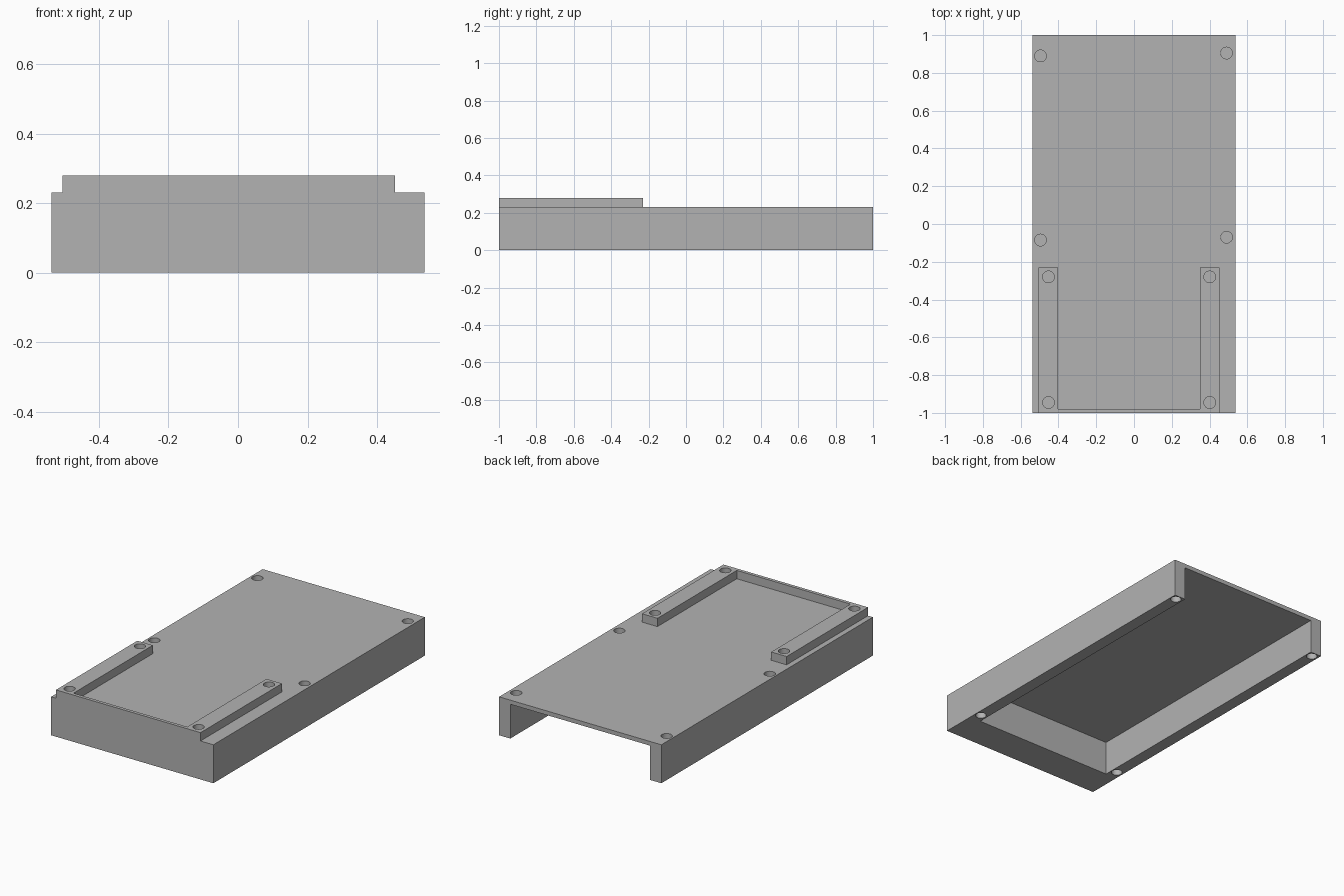
import bpy
import bmesh

cube = bpy.data.objects.get("Cube")
if cube:
    bpy.data.objects.remove(cube, do_unlink=True)

grey = bpy.data.materials.new("plain_grey")
grey.use_nodes = True
colour = (0.45, 0.45, 0.45, 1)
grey.diffuse_color = colour
grey.node_tree.nodes["Principled BSDF"].inputs["Base Color"].default_value = colour


def prism(name, outline, z0, z1):
    """Extrude a flat outline from z0 up to z1."""
    bm = bmesh.new()
    base = bm.faces.new([bm.verts.new((x, y, z0)) for x, y in outline])
    top = bmesh.ops.extrude_face_region(bm, geom=[base])["geom"]
    bmesh.ops.translate(bm, vec=(0, 0, z1 - z0),
                        verts=[v for v in top if isinstance(v, bmesh.types.BMVert)])
    bmesh.ops.recalc_face_normals(bm, faces=bm.faces)
    mesh = bpy.data.meshes.new(name)
    bm.to_mesh(mesh)
    bm.free()
    mesh.materials.append(grey)
    obj = bpy.data.objects.new(name, mesh)
    bpy.context.collection.objects.link(obj)
    return obj


def box(name, x0, x1, y0, y1, z0, z1):
    return prism(name, [(x0, y0), (x1, y0), (x1, y1), (x0, y1)], z0, z1)


def drill(name, spots, radius, z0, z1):
    """One cutter holding a round pin for every spot."""
    bm = bmesh.new()
    for x, y in spots:
        pin = bmesh.ops.create_cone(bm, cap_ends=True, segments=32, radius1=radius,
                                    radius2=radius, depth=z1 - z0)
        bmesh.ops.translate(bm, vec=(x, y, (z0 + z1) / 2), verts=pin["verts"])
    mesh = bpy.data.meshes.new(name)
    bm.to_mesh(mesh)
    bm.free()
    mesh.materials.append(grey)
    obj = bpy.data.objects.new(name, mesh)
    bpy.context.collection.objects.link(obj)
    return obj


def cut(obj, cutters):
    """Subtract the cutters and keep the resulting mesh."""
    for cutter in cutters:
        mod = obj.modifiers.new(cutter.name, "BOOLEAN")
        mod.operation = "DIFFERENCE"
        mod.solver = "EXACT"
        mod.object = cutter
    graph = bpy.context.evaluated_depsgraph_get()
    mesh = bpy.data.meshes.new_from_object(obj.evaluated_get(graph))
    obj.modifiers.clear()
    obj.data = mesh


W, TOP, RIM = 0.537, 0.23, 0.28

# Tray body, open underneath and at the back, with a thick front block
body = box("tray_body", -W, W, -1, 1, 0, TOP)

# Raised U-shaped frame: two rails joined by a thin front lip
frame = prism("raised_frame",
              [(-0.505, -1), (0.452, -1), (0.452, -0.23), (0.35, -0.23),
               (0.35, -0.98), (-0.403, -0.98), (-0.403, -0.23), (-0.505, -0.23)],
              TOP, RIM)

# Cutters for the cavity and the blind round holes
cavity = box("cavity_cutter", -0.463, 0.463, -0.797, 1.2, -0.2, 0.205)
deck_holes = drill("deck_hole_cutter",
                   [(-0.495, 0.89), (-0.495, -0.085), (0.49, 0.905), (0.49, -0.07)],
                   0.031, 0.17, 0.4)
frame_holes = drill("frame_hole_cutter",
                    [(x, y) for x in (-0.453, 0.401) for y in (-0.28, -0.945)],
                    0.031, 0.215, 0.4)
foot_holes = drill("foot_hole_cutter",
                   [(x, y) for x in (-0.498, 0.502) for y in (0.965, -0.745)],
                   0.03, -0.1, 0.06)

cut(body, [cavity, deck_holes, frame_holes, foot_holes])
cut(frame, [frame_holes])
for helper in (cavity, deck_holes, frame_holes, foot_holes):
    bpy.data.objects.remove(helper, do_unlink=True)

# Smooth hole walls, sharp edges elsewhere
bpy.ops.object.select_all(action="DESELECT")
for obj in (body, frame):
    obj.select_set(True)
bpy.context.view_layer.objects.active = body
bpy.ops.object.shade_smooth_by_angle()
